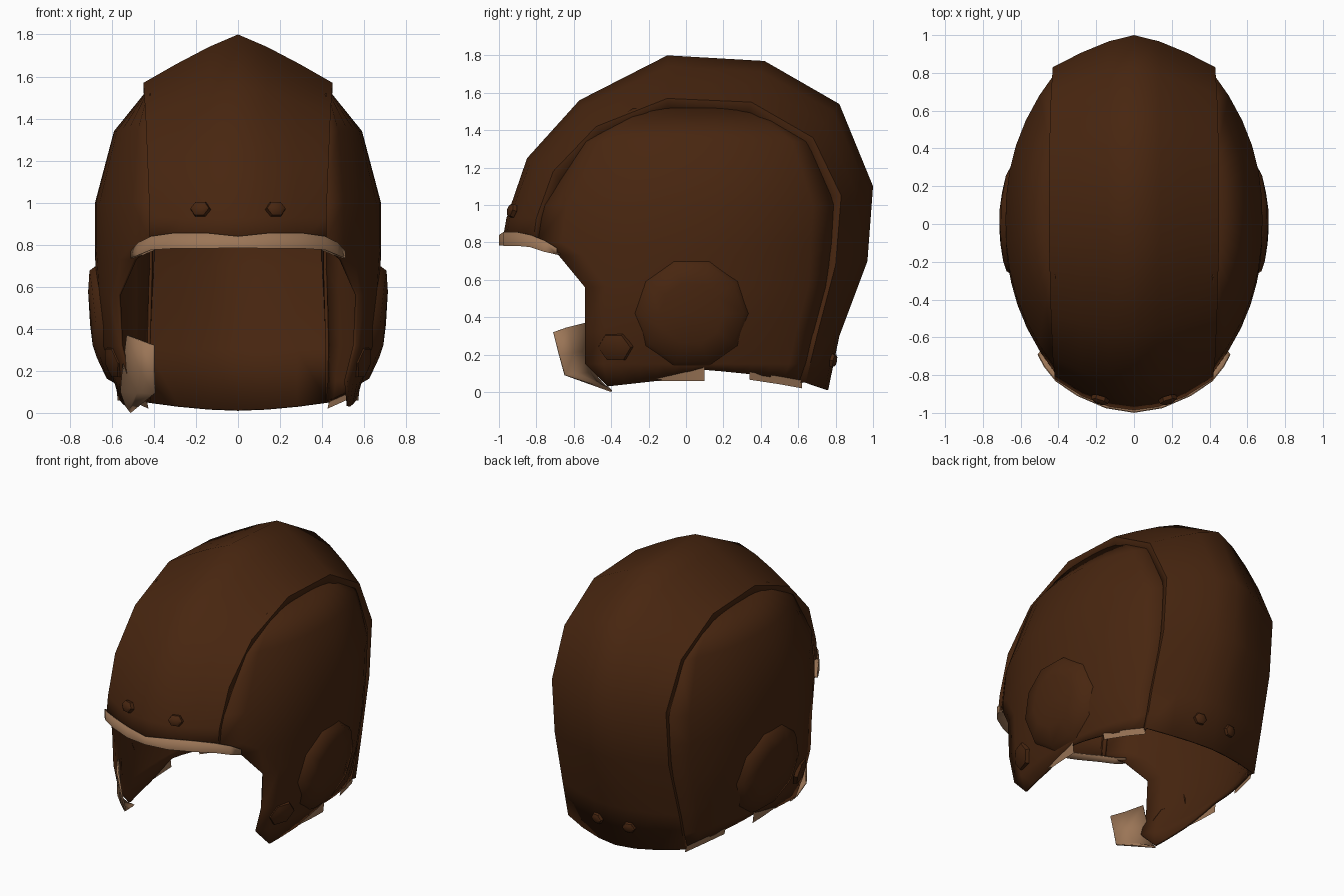
import bpy, bmesh, math
from mathutils import Vector

if "Cube" in bpy.data.objects:
    bpy.data.objects.remove(bpy.data.objects["Cube"])


def material(name, rgb):
    m = bpy.data.materials.new(name)
    m.diffuse_color = (*rgb, 1)
    m.use_nodes = True
    m.node_tree.nodes["Principled BSDF"].inputs["Base Color"].default_value = m.diffuse_color
    return m


LEATHER = material("brown leather", (0.064, 0.019, 0.005))
FLEECE = material("tan fleece", (0.33, 0.18, 0.095))


def lerp_table(table, v):
    """Linear interpolation of rows keyed by an ascending first value."""
    v = min(max(v, table[0][0]), table[-1][0])
    for a, b in zip(table, table[1:]):
        if v <= b[0]:
            t = (v - a[0]) / (b[0] - a[0])
            return [p + (q - p) * t for p, q in zip(a, b)]


def loft(name, rows, mat, thick=0.0, angle=50):
    """Skin a list of equal-length point rows, facing outwards."""
    bm = bmesh.new()
    grid = [[bm.verts.new(p) for p in r] for r in rows]
    for r0, r1 in zip(grid, grid[1:]):
        for i in range(len(r0) - 1):
            bm.faces.new((r0[i], r0[i + 1], r1[i + 1], r1[i]))
    bmesh.ops.remove_doubles(bm, verts=bm.verts[:], dist=1e-4)
    bm.normal_update()
    mid = Vector((0, 0, 0.7))
    if sum(f.normal.dot(f.calc_center_median() - mid) * f.calc_area() for f in bm.faces) < 0:
        bmesh.ops.reverse_faces(bm, faces=bm.faces[:])
    me = bpy.data.meshes.new(name)
    bm.to_mesh(me)
    bm.free()
    for p in me.polygons:
        p.use_smooth = True
    me.set_sharp_from_angle(angle=math.radians(angle))
    me.materials.append(mat)
    ob = bpy.data.objects.new(name, me)
    bpy.context.collection.objects.link(ob)
    if thick:
        mod = ob.modifiers.new("thickness", "SOLIDIFY")
        mod.thickness = thick
        mod.offset = -1
    return ob


# Centre panel: ridge y, ridge z, edge y, edge z, half width, roundness
STATIONS = [
    (-.985, .79, -.82, .79, .42, 1.9), (-.96, .93, -.80, .93, .42, 1.9),
    (-.85, 1.25, -.71, 1.18, .43, 1.6), (-.57, 1.56, -.48, 1.42, .44, 1.3),
    (-.10, 1.80, -.10, 1.57, .45, 1.15), (.42, 1.77, .35, 1.55, .45, 1.15),
    (.82, 1.54, .68, 1.36, .44, 1.3), (1.0, 1.10, .83, 1.05, .43, 1.4),
    (.97, .70, .80, .68, .43, 1.5), (.82, .30, .70, .30, .44, 1.6),
    (.76, .01, .64, .05, .44, 1.7)]
rows = []
for y0, z0, y1, z1, w, p in STATIONS:
    row = []
    for u in (-1, -.65, -.31, 0, .31, .65, 1):
        b = abs(u) ** p
        row.append(Vector((u * w, y0 + (y1 - y0) * b, z0 + (z1 - z0) * b)))
    # turned-in lip where the panel overlaps the sides
    lip = [Vector((v.x * .98, v.y * .93, v.z - (.07 if z1 > 1.1 else 0))) for v in (row[0], row[-1])]
    rows.append([lip[0]] + row + [lip[1]])
loft("centre_panel", rows, LEATHER, 0.015)

# Side shell: z, full front y, cut front y, back y, end x, widest x
SIDE = [
    (.05, -.75, -.42, .61, .43, .56), (.15, -.75, -.54, .65, .43, .59),
    (.32, -.78, -.54, .69, .43, .65), (.56, -.80, -.54, .76, .42, .67),
    (.73, -.80, -.68, .79, .41, .68), (.80, -.80, -.80, .80, .41, .68),
    (1.0, -.77, -.77, .81, .41, .68), (1.34, -.56, -.56, .67, .42, .59),
    (1.52, -.28, -.28, .38, .42, .445)]
HEM = [(-.42, .03), (-.15, .06), (.1, .12), (.4, .09), (.62, .05)]


def shell_x(y, z):
    _, f, _, b, xe, xm = lerp_table(SIDE, z)
    t = min(1, abs(y - (f + b) / 2) / ((b - f) / 2))
    return xe + (xm - xe) * (1 - t ** 2.3)


def dome(name, centre, normal, ra, rb, h, sides=6, mat=LEATHER):
    """Low rounded stud standing on a surface."""
    n = Vector(normal).normalized()
    a = n.cross(Vector((0, 0, 1))).normalized()
    b = a.cross(n)
    rings = []
    for k, d in ((1, -.012), (.92, h * .5), (.6, h), (0, h * 1.1)):
        rings.append([Vector(centre) + n * d
                      + a * (ra * k * math.cos(math.tau * i / sides))
                      + b * (rb * k * math.sin(math.tau * i / sides))
                      for i in range(sides + 1)])
    return loft(name, rings, mat, angle=35)


for s, side in ((1, "right"), (-1, "left")):
    # Curved side shell with the face opening cut back
    rows = []
    for k, (z, _, cut, back, _, _) in enumerate(SIDE):
        row = []
        for i in range(13):
            y = cut + (back - cut) * i / 12
            zz = lerp_table(HEM, y)[1] if k == 0 else z
            row.append((s * shell_x(y, zz), y, zz))
        rows.append(row)
    loft(side + "_side_shell", rows, LEATHER, 0.015)

    # Padded ear bulge
    rings = []
    for k, d in ((1, -.01), (.9, .03), (.55, .042), (0, .046)):
        ring = []
        for i in range(11):
            a = math.tau * i / 10
            y, z = .03 + .31 * k * math.cos(a), .42 + .30 * k * math.sin(a)
            ring.append((s * (shell_x(y, z) + d), y, z))
        rings.append(ring)
    loft(side + "_ear_pad", rings, LEATHER)

    # Cheek stud and small studs on brow and nape
    dome(side + "_cheek_stud", (s * (shell_x(-.38, .24) + .003), -.38, .24),
         (s, -.35, -.25), .10, .085, .022)
    dome(side + "_brow_stud", (s * .18, -.93, .97), (s * .3, -1, .3), .05, .04, .02)
    dome(side + "_nape_stud", (s * .12, .785, .17), (s * .2, 1, -.2), .045, .04, .018)

    # Fleece showing at the lower hem
    for n, ys in (("front", (-.16, -.03, .10)), ("back", (.34, .50, .62))):
        rows = []
        for y in ys:
            z = lerp_table(HEM, y)[1]
            low = .06 if n == "front" else z - .03
            rows.append([(s * (shell_x(y, z) + .004), y, z + .012),
                         (s * (shell_x(y, z) - .004), y, low)])
        loft(side + "_" + n + "_hem_fleece", rows, FLEECE)

# Fleece brow trim: x, y, top z, bottom z, folded under along the lower edge
half = [(0, -.99, .84, .785), (.15, -.965, .856, .782), (.30, -.90, .856, .782),
        (.41, -.825, .84, .775), (.47, -.75, .81, .75), (.505, -.685, .77, .735)]
path = [(-x, y, a, b) for x, y, a, b in half[:0:-1]] + half
rows = [[(x * 1.012, y * 1.01, a) for x, y, a, b in path],
        [(x * 1.012, y * 1.01, b) for x, y, a, b in path],
        [(x * .94, y * .94, b + .005) for x, y, a, b in path]]
loft("brow_fleece_trim", rows, FLEECE, 0.006)

# Fleece flap sticking out at the front of the left cheek
loft("cheek_fleece_flap", [
    [(-.53, -.54, .37), (-.47, -.64, .345), (-.405, -.71, .32)],
    [(-.55, -.52, .22), (-.47, -.61, .21), (-.405, -.68, .20)],
    [(-.56, -.50, .10), (-.48, -.58, .095), (-.40, -.65, .09)],
    [(-.535, -.44, .03), (-.52, -.41, .01), (-.51, -.40, .0)]], FLEECE, 0.012)
